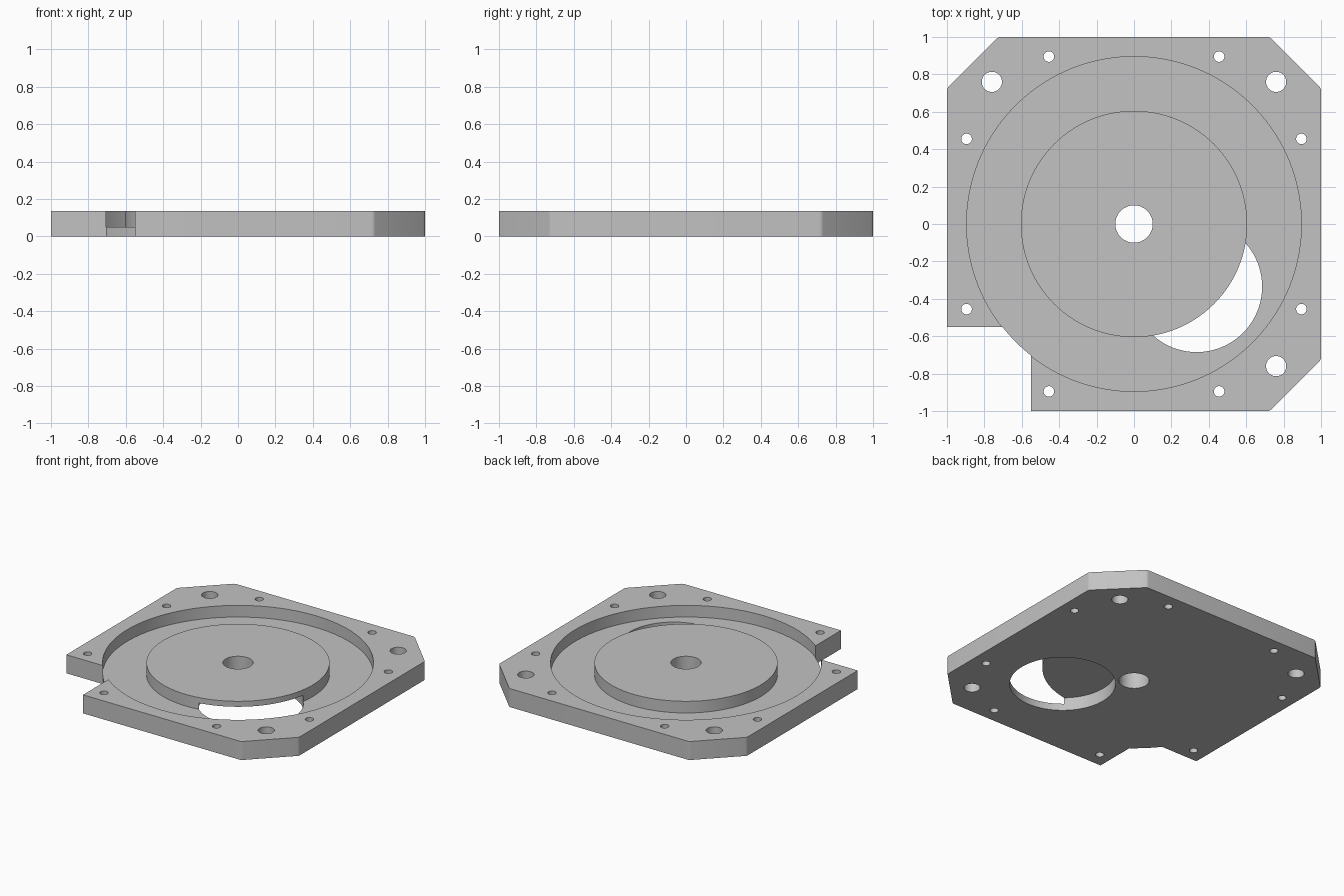
import bpy
import bmesh
from math import sin, cos, pi, atan2, radians

cube = bpy.data.objects.get("Cube")
if cube:
    bpy.data.objects.remove(cube)

THICK, FLOOR, POCKET_TOP = 0.135, 0.05, 0.095
RIM_R, DISC_R = 0.895, 0.605
CHAMFER, NOTCH = 0.725, -0.55

grey = bpy.data.materials.new("machined grey")
grey.use_nodes = True
colour = (0.54, 0.54, 0.54, 1)
grey.diffuse_color = colour
grey.node_tree.nodes["Principled BSDF"].inputs["Base Color"].default_value = colour


def finish(name, bm):
    bmesh.ops.recalc_face_normals(bm, faces=bm.faces)
    mesh = bpy.data.meshes.new(name)
    bm.to_mesh(mesh)
    bm.free()
    mesh.materials.append(grey)
    obj = bpy.data.objects.new(name, mesh)
    bpy.context.collection.objects.link(obj)
    return obj


def prism(bm, points, z0, z1):
    face = bm.faces.new([bm.verts.new((x, y, z0)) for x, y in points])
    grown = bmesh.ops.extrude_face_region(bm, geom=[face])["geom"]
    verts = [g for g in grown if isinstance(g, bmesh.types.BMVert)]
    bmesh.ops.translate(bm, vec=(0, 0, z1 - z0), verts=verts)


def circle(x, y, r, n):
    return [(x + r * cos(2 * pi * i / n), y + r * sin(2 * pi * i / n)) for i in range(n)]


def ring(bm, inner, outer, z0, z1, n):
    corners = [(inner, z0), (outer, z0), (outer, z1), (inner, z1)]
    loops = [[bm.verts.new((x, y, z)) for x, y in circle(0, 0, r, n)] for r, z in corners]
    for k in range(4):
        a, b = loops[k], loops[(k + 1) % 4]
        for i in range(n):
            j = (i + 1) % n
            bm.faces.new((a[i], a[j], b[j], b[i]))


# Plate outline: three chamfered corners, one notch that follows the recess
edge_r = RIM_R - 0.002
reach = (edge_r ** 2 - NOTCH ** 2) ** 0.5
start, end = atan2(NOTCH, -reach), atan2(-reach, NOTCH)
arc = [(edge_r * cos(a), edge_r * sin(a))
       for a in (start + (end - start) * i / 12 for i in range(13))]
outline = [(-1, NOTCH)] + arc + [(NOTCH, -1), (CHAMFER, -1), (1, -CHAMFER),
                                 (1, CHAMFER), (CHAMFER, 1), (-CHAMFER, 1), (-1, CHAMFER)]
bm = bmesh.new()
prism(bm, outline, 0, THICK)

# Slightly rounded chamfer edges
soft = []
for e in bm.edges:
    a, b = (v.co for v in e.verts)
    upright = abs(a.z - b.z) > 0.1
    if upright and abs(min(abs(a.x), abs(a.y)) - CHAMFER) < 0.001 and max(abs(a.x), abs(a.y)) > 0.99:
        soft.append(e)
bmesh.ops.bevel(bm, geom=soft, offset=0.012, segments=4, profile=0.5, affect='EDGES')
plate = finish("mounting_plate", bm)

# Annular recess around the raised centre disc
bm = bmesh.new()
ring(bm, DISC_R, RIM_R, FLOOR, THICK + 0.1, 160)
recess = finish("recess_cutter", bm)

# Round pocket that opens the floor and undercuts the disc
bm = bmesh.new()
prism(bm, circle(0.335, -0.335, 0.35, 96), -0.1, POCKET_TOP)
pocket = finish("pocket_cutter", bm)

# Centre bore, corner bolt holes and small screw holes
holes = [(0, 0, 0.1)]
for sx in (-1, 1):
    for sy in (-1, 1):
        if (sx, sy) != (-1, -1):
            holes.append((sx * 0.76, sy * 0.76, 0.054))
        holes += [(sx * 0.455, sy * 0.895, 0.028), (sx * 0.895, sy * 0.455, 0.028)]
bm = bmesh.new()
for x, y, r in holes:
    prism(bm, circle(x, y, r, 48), -0.1, THICK + 0.1)
bores = finish("hole_cutter", bm)

# Cut everything out of the plate
bpy.ops.object.select_all(action='DESELECT')
bpy.context.view_layer.objects.active = plate
plate.select_set(True)
for cutter in (recess, pocket, bores):
    mod = plate.modifiers.new(cutter.name, 'BOOLEAN')
    mod.operation = 'DIFFERENCE'
    mod.solver = 'EXACT'
    mod.object = cutter
    bpy.ops.object.modifier_apply(modifier=mod.name)
    bpy.data.objects.remove(cutter)

bpy.ops.object.shade_smooth_by_angle(angle=radians(30))
